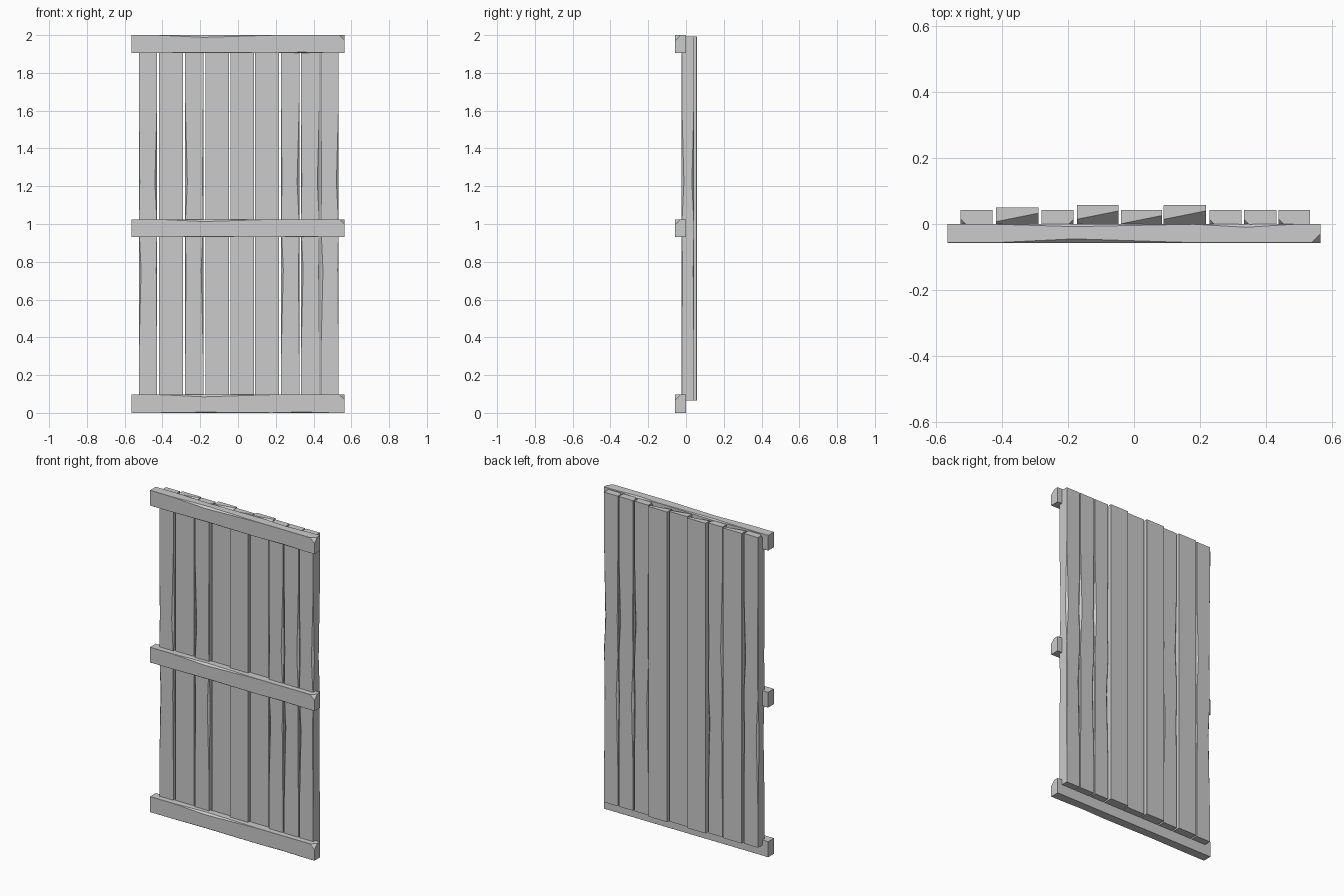
import bpy, bmesh
from mathutils import Vector

if "Cube" in bpy.data.objects:
    bpy.data.objects.remove(bpy.data.objects["Cube"])


def worn_beam(name, axis, a, b, span, stations, cuts=()):
    """Squared timber lofted along an axis.
    a, b: cross-section limits; stations: (fraction along span, worn size of 4 corners);
    cuts: (point, normal) planes that chip off corners."""
    bm = bmesh.new()
    rings = []
    for t, worn in stations:
        pos = span[0] + (span[1] - span[0]) * t
        w = [max(c, 0.0006) for c in worn]
        pts = [(a[0], b[0] + w[0]), (a[0] + w[0], b[0]),
               (a[1] - w[1], b[0]), (a[1], b[0] + w[1]),
               (a[1], b[1] - w[2]), (a[1] - w[2], b[1]),
               (a[0] + w[3], b[1]), (a[0], b[1] - w[3])]
        rings.append([bm.verts.new((p, q, pos) if axis == 'z' else (pos, p, q))
                      for p, q in pts])
    for r, s in zip(rings, rings[1:]):
        for i in range(8):
            j = (i + 1) % 8
            bm.faces.new((r[i], r[j], s[j], s[i]))
    bm.faces.new(rings[0])
    bm.faces.new(rings[-1])
    for co, no in cuts:
        res = bmesh.ops.bisect_plane(bm, geom=bm.verts[:] + bm.edges[:] + bm.faces[:],
                                     plane_co=Vector(co), plane_no=Vector(no).normalized(),
                                     clear_outer=True)
        edges = [e for e in res['geom_cut'] if isinstance(e, bmesh.types.BMEdge)]
        bmesh.ops.holes_fill(bm, edges=edges, sides=0)
    bmesh.ops.recalc_face_normals(bm, faces=bm.faces[:])
    me = bpy.data.meshes.new(name)
    bm.to_mesh(me)
    bm.free()
    ob = bpy.data.objects.new(name, me)
    bpy.context.collection.objects.link(ob)
    return ob


# Cross rails; corners: front-bottom, back-bottom, back-top, front-top
rail_wear = [(0, (0, 0, 0, 0)), (0.13, (0, 0, 0, 0)), (0.34, (0.004, 0, 0.008, 0.012)),
             (0.66, (0, 0, 0, 0)), (0.8, (0.005, 0, 0.01, 0)),
             (0.93, (0, 0, 0, 0)), (1, (0, 0, 0, 0))]
for name, z0, z1 in (("bottom_rail", 0, 0.097), ("middle_rail", 0.93, 1.025),
                     ("top_rail", 1.905, 2.0)):
    chip = ((0.565, -0.057, z1 - 0.03), (1, -1, 1))
    chip = ((0.537, -0.057, z1), (1, -1, 1))
    worn_beam(name, 'x', (-0.057, 0), (z0, z1), (-0.565, 0.565), rail_wear, [chip])

# Upright planks: left, right, back face, top chip style, worn side
planks = [(-0.525, -0.428, 0.043, "left", "right"), (-0.418, -0.290, 0.050, "slope", None),
          (-0.280, -0.183, 0.043, "right", "left"), (-0.173, -0.047, 0.057, "slope", None),
          (-0.040, 0.085, 0.043, "slope", None), (0.090, 0.218, 0.057, "slope", None),
          (0.228, 0.325, 0.043, "left", "right"), (0.333, 0.432, 0.043, "left", "right"),
          (0.438, 0.533, 0.043, "left", "right")]
BOTTOM, TOP = 0.065, 1.992
for i, (x0, x1, back, chip, side) in enumerate(planks):
    front = back - 0.066
    # corners: front-left, front-right, back-right, back-left
    near, far = (0.012, 0.005) if side else (0, 0)
    mid = (far, near, near, far)
    low = (near, far, far, near)
    if side == "left":
        mid, low = mid[1::-1] + mid[:1:-1], low[1::-1] + low[:1:-1]
    none = (0, 0, 0, 0)
    wear = [(0, none), (0.12, none), (0.36, low), (0.48, none), (0.6, mid),
            (0.82, none), (1, none)]
    if chip == "slope":
        cut = (((x0 + x1) / 2, back - 0.03, TOP), (0.2, -1, 1))
    elif chip == "left":
        cut = ((x0 + 0.038, front, TOP), (-1, -1, 1))
    else:
        cut = ((x1 - 0.038, front, TOP), (1, -1, 1))
    worn_beam(f"plank_{i + 1}", 'z', (x0, x1), (front, back), (BOTTOM, TOP), wear, [cut])
